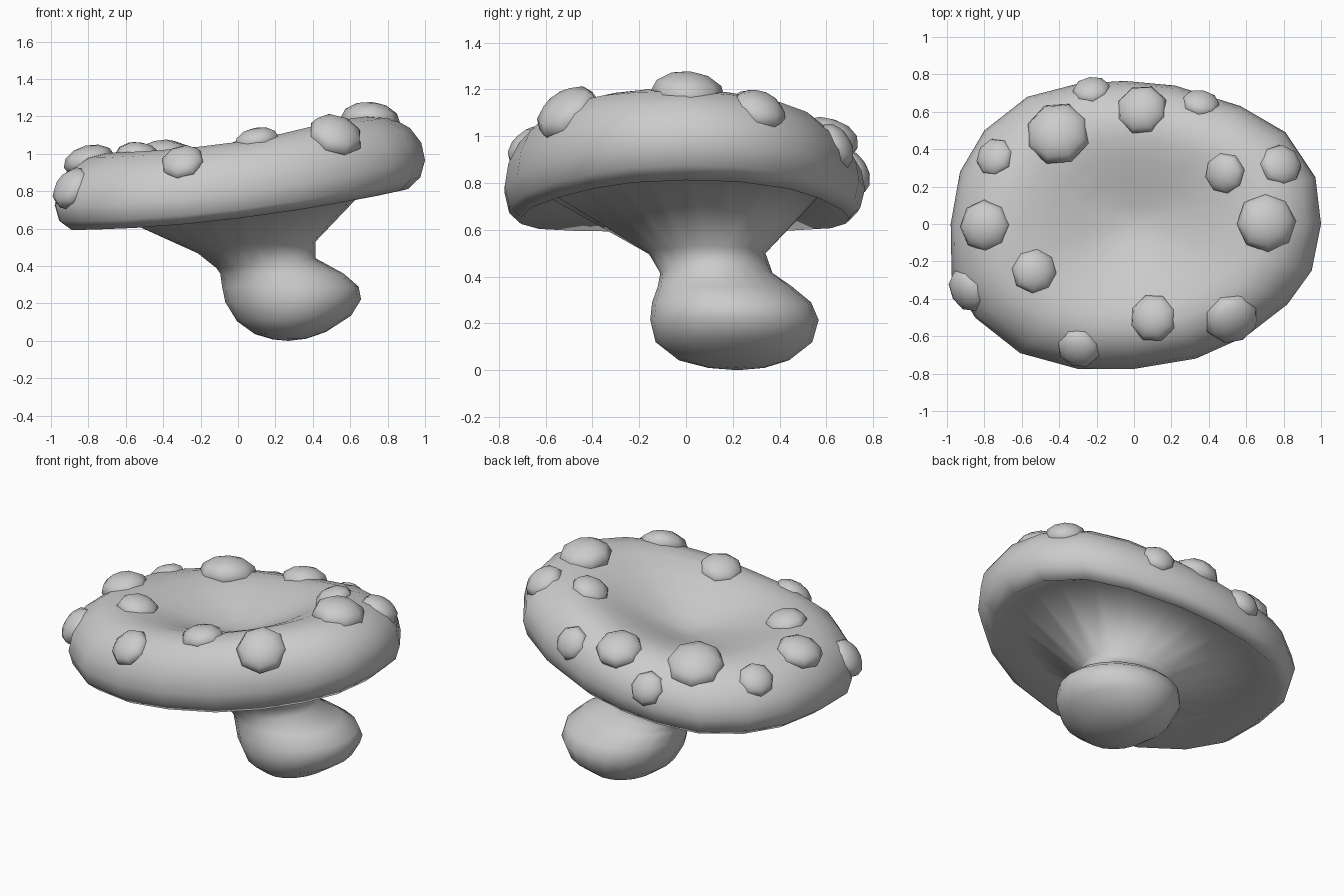
import bpy, bmesh, math
from mathutils import Vector
from mathutils.bvhtree import BVHTree

if "Cube" in bpy.data.objects:
    bpy.data.objects.remove(bpy.data.objects["Cube"])

# Cap outline seen from above, counter-clockwise from +x
OUTLINE = [(1, 0), (.97, .25), (.81, .49), (.57, .63), (.22, .74), (-.05, .765), (-.3, .75),
           (-.57, .68), (-.8, .5), (-.93, .28), (-.98, 0), (-.975, -.28), (-.85, -.5),
           (-.61, -.69), (-.3, -.775), (0, -.775), (.33, -.72), (.6, -.6), (.82, -.43), (.95, -.25)]
N = len(OUTLINE)


def height(x, y, h):
    # tilted, slightly curved rim, plus a swelling on the right and a lower back on top
    k = max(0, min(1, h / .38 * 1.3 - .3))
    swell = .035 * math.exp(-((x - .55) / .35) ** 2) - .07 * max(0, y)
    return .68 + .12 * x + .04 * x * x - .03 * y * y + h + k * swell


def finish(bm, name):
    bmesh.ops.recalc_face_normals(bm, faces=bm.faces)
    me = bpy.data.meshes.new(name)
    bm.to_mesh(me)
    me.polygons.foreach_set("use_smooth", [True] * len(me.polygons))
    ob = bpy.data.objects.new(name, me)
    bpy.context.collection.objects.link(ob)
    return ob


# Stem rings: centre x, y, z, radius x, y, slope along x
STEM = [(.275, .215, .01, .09, .12, .02), (.28, .205, .042, .19, .235, .03),
        (.30, .205, .12, .305, .335, .05),
        (.295, .207, .215, .363, .36, .02), (.28, .195, .29, .365, .34, 0),
        (.235, .165, .36, .33, .285, 0), (.15, .13, .415, .265, .24, .1),
        (.10, .09, .50, .315, .25, .1)]
# Cap rings: outline scale, height above the rim
CAP = [(.75, .09), (.91, -.01), (.975, .04), (1, .125), (.98, .22), (.92, .305),
       (.82, .37), (.71, .39), (.6, .38), (.46, .345), (.3, .29), (.13, .24)]

rings = []
for cx, cy, cz, rx, ry, sl in STEM:
    ring = []
    for i in range(N):
        a = 2 * math.pi * i / N
        ring.append((cx + rx * math.cos(a), cy + ry * math.sin(a), cz + sl * rx * math.cos(a)))
    rings.append(ring)
for s, h in CAP:
    rings.append([(x * s, y * s, height(x * s, y * s, h)) for x, y in OUTLINE])

# Stem and cap as one lofted body
bm = bmesh.new()
rv = [[bm.verts.new(p) for p in ring] for ring in rings]
for a, b in zip(rv, rv[1:]):
    for i in range(N):
        j = (i + 1) % N
        bm.faces.new((a[i], a[j], b[j], b[i]))
bottom = bm.verts.new((.27, .22, 0))
top = bm.verts.new((0, 0, height(0, 0, .22)))
for i in range(N):
    j = (i + 1) % N
    bm.faces.new((bottom, rv[0][j], rv[0][i]))
    bm.faces.new((top, rv[-1][i], rv[-1][j]))
bmesh.ops.recalc_face_normals(bm, faces=bm.faces)
tree = BVHTree.FromBMesh(bm)
finish(bm, "mushroom_body")
bm.free()

# Warts: x, y, z (None = on the upper surface), radius
WARTS = [(-.41, .49, None, .175), (.04, .615, None, .14), (-.23, .74, .87, .105),
         (.36, .66, .97, .105), (-.75, .36, None, .11), (-.80, -.01, None, .14),
         (-.53, -.25, None, .125), (-.92, -.37, .84, .125), (-.31, -.70, 1.0, .12),
         (.10, -.50, None, .13), (.52, -.50, 1.09, .15), (.71, .01, None, .16),
         (.79, .32, None, .12), (.48, .27, None, .115)]
for k, (x, y, z, r) in enumerate(WARTS):
    if z is None:
        p, n, _, _ = tree.ray_cast(Vector((x, y, 3)), Vector((0, 0, -1)))
    else:
        p, n, _, _ = tree.find_nearest(Vector((x, y, z)))
    bm = bmesh.new()
    bmesh.ops.create_uvsphere(bm, u_segments=8, v_segments=6, radius=r)
    ob = finish(bm, "wart_%02d" % (k + 1))
    bm.free()
    ob.location = p - n * r * .15
    ob.rotation_euler = n.to_track_quat('Z', 'Y').to_euler()
    ob.scale = (1, 1, .62)
